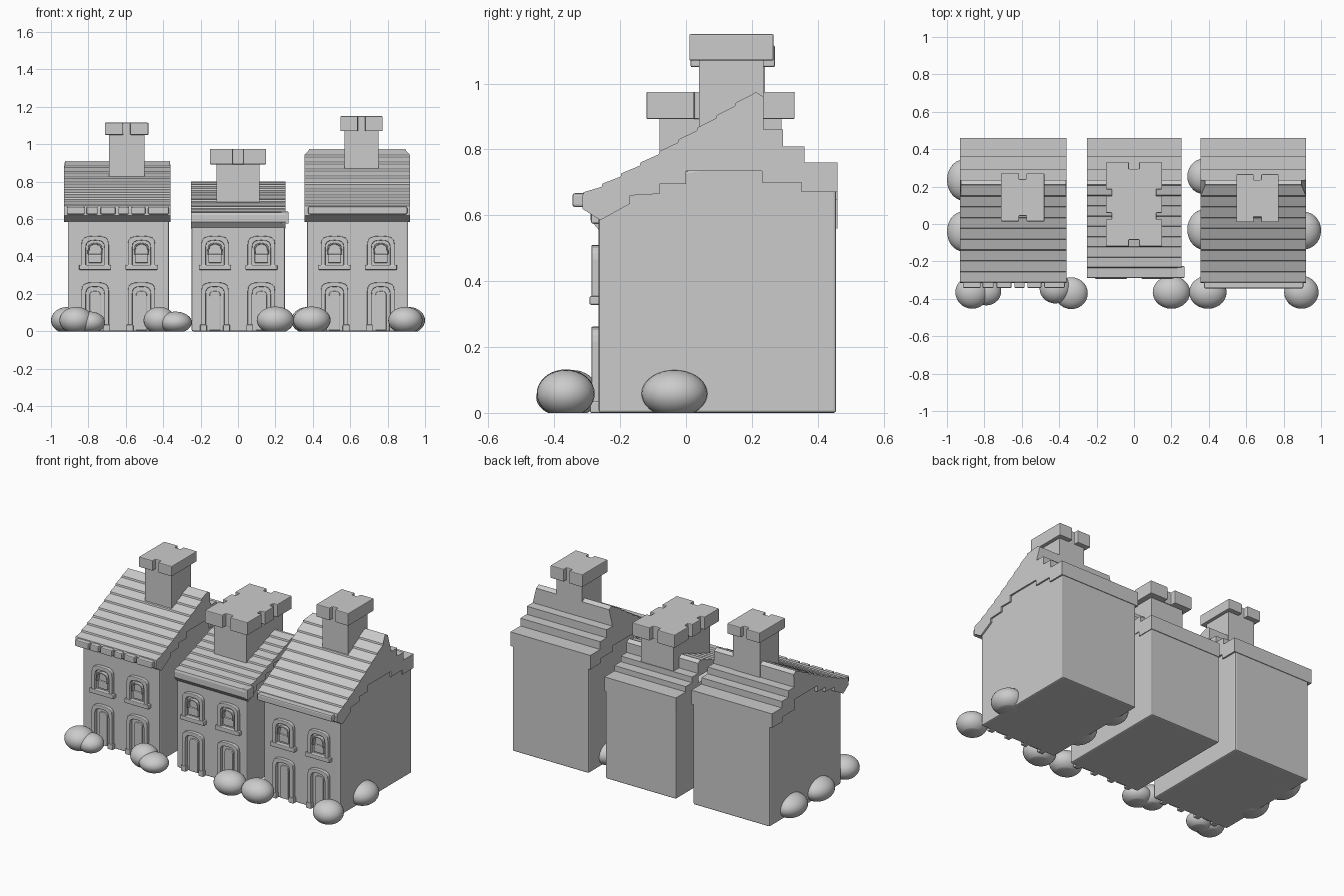
import bpy, bmesh, math
from mathutils import Matrix, Vector

old = bpy.data.objects.get("Cube")
if old:
    bpy.data.objects.remove(old, do_unlink=True)

stone = bpy.data.materials.new("grey_stone")
stone.use_nodes = True
GREY = (0.6, 0.6, 0.6, 1)
stone.diffuse_color = GREY
stone.node_tree.nodes["Principled BSDF"].inputs["Base Color"].default_value = GREY


def finish(name, bm, bevel=0):
    bmesh.ops.recalc_face_normals(bm, faces=bm.faces)
    mesh = bpy.data.meshes.new(name)
    bm.to_mesh(mesh)
    bm.free()
    mesh.materials.append(stone)
    ob = bpy.data.objects.new(name, mesh)
    bpy.context.collection.objects.link(ob)
    if bevel:
        mod = ob.modifiers.new("soft_edges", "BEVEL")
        mod.width, mod.segments, mod.limit_method = bevel, 2, "ANGLE"
    return ob


def prism(name, pts, axis, lo, hi, bevel=0):
    """Extrude a 2D outline along one axis; the other two keep their order."""
    bm = bmesh.new()
    verts = []
    for p in pts:
        co = list(p)
        co.insert(axis, lo)
        verts.append(bm.verts.new(co))
    face = bm.faces.new(verts)
    out = bmesh.ops.extrude_face_region(bm, geom=[face])
    shift = Vector((0, 0, 0))
    shift[axis] = hi - lo
    moved = [g for g in out["geom"] if isinstance(g, bmesh.types.BMVert)]
    bmesh.ops.translate(bm, verts=moved, vec=shift)
    return finish(name, bm, bevel)


def box(name, x0, x1, y0, y1, z0, z1, bevel=0):
    return prism(name, [(x0, y0), (x1, y0), (x1, y1), (x0, y1)], 2, z0, z1, bevel)


def arch(x, w, z0, z1, rise):
    """Upright outline with a softly arched top."""
    top = []
    for i in range(9):
        a = math.pi * (1 - i / 8)
        c, s = math.cos(a), math.sin(a)
        top.append((x + w * math.copysign(abs(c) ** 0.7, c), z1 - rise + rise * s ** 0.7 if s > 0.01 else z1 - rise))
    return [(x - w, z0)] + top + [(x + w, z0)]


WALL = -0.265


def opening_frame(name, x, w, z0, z1, thick):
    outer = arch(x, w, z0, z1, 0.045)
    inner = arch(x, w - thick, z0, z1 - thick, 0.04)
    prism(name, outer + inner[::-1], 1, WALL - 0.022, WALL + 0.01, 0.004)


def window(prefix, x):
    opening_frame(prefix + "_window_frame", x, 0.073, 0.335, 0.51, 0.024)
    box(prefix + "_window_sill", x - 0.086, x + 0.086, WALL - 0.028, WALL + 0.01, 0.328, 0.355, 0.005)
    # raised sash: arched rim above, solid lower pane
    opening_frame(prefix + "_window_sash", x, 0.04, 0.41, 0.472, 0.008)
    box(prefix + "_window_pane", x - 0.036, x + 0.036, WALL - 0.012, WALL + 0.01, 0.365, 0.412, 0.006)


def door(prefix, x):
    opening_frame(prefix + "_door_frame", x, 0.073, 0, 0.262, 0.024)
    prism(prefix + "_door_panel", arch(x, 0.03, 0.005, 0.215, 0.03), 1, WALL - 0.01, WALL + 0.01, 0.005)
    for s in (-1, 1):
        box(prefix + "_door_foot", x + s * 0.062 - 0.018, x + s * 0.062 + 0.018,
            WALL - 0.026, WALL + 0.01, 0, 0.035, 0.004)


def roof(name, x0, x1, front, eave, ridge, back, rows=9, inset=0):
    peak = 0.205
    pts = [(front, eave - 0.045), (front, eave - 0.008)]
    for i in range(rows):
        for t, dz in ((i / rows, 0.005), ((i + 1) / rows, -0.005)):
            y = front + 0.004 + (peak - front) * t - (0.003 if dz < 0 else 0)
            pts.append((y, eave + (ridge - eave) * t ** 1.12 + dz))
    pts.append((peak + 0.005, ridge))
    # stepped rear slope
    drop = ridge - back
    pts += [(0.235, ridge - 0.015), (0.235, back + drop * 0.47), (0.295, back + drop * 0.47),
            (0.295, back + drop * 0.23), (0.36, back + drop * 0.23), (0.36, back), (0.46, back)]
    # stepped lower edge on the gables
    pts += [(0.46, back - 0.09), (0.35, back - 0.09), (0.35, back - 0.06), (0.23, back - 0.06),
            (0.23, eave + 0.07), (0, eave + 0.07), (0, eave + 0.03), (-0.08, eave + 0.03),
            (-0.08, eave), (-0.17, eave - 0.005), (-0.17, eave - 0.03), (-0.26, eave - 0.08)]
    ob = prism(name, pts, 0, x0, x1)
    # trim the gable corners near the ridge
    mid = (x0 + x1) / 2
    for v in ob.data.vertices:
        if v.co.z > ridge - 0.03:
            v.co.x -= math.copysign(inset, v.co.x - mid)


def chimney(prefix, x, y, sx, sy, quad, z0, z1, top):
    box(prefix + "_chimney_stack", x - sx, x + sx, y - sy, y + sy, z0, z1 + 0.01)
    ring = quad + [(a, -b) for a, b in quad[::-1]]
    ring += [(-a, -b) for a, b in quad] + [(-a, b) for a, b in quad[::-1]]
    prism(prefix + "_chimney_cap", [(x + a, y + b) for a, b in ring], 2, z1, top, 0.004)


def small_cap(hx):
    return [(0.02, 0.098), (0.02, 0.128), (hx, 0.128)]


wide_cap = [(0.027, 0.19), (0.027, 0.225), (0.15, 0.225), (0.15, 0.08),
            (0.12, 0.08), (0.12, 0.045), (0.15, 0.045)]

# name, wall x0 x1, roof x0 x1, roof front, eave, ridge, back height, ridge trim
houses = [
    ("left_house", -0.91, -0.37, -0.93, -0.36, -0.315, 0.665, 0.91, 0.73, 0.004),
    ("middle_house", -0.248, 0.25, -0.25, 0.255, -0.29, 0.63, 0.80, 0.65, 0),
    ("right_house", 0.37, 0.91, 0.355, 0.92, -0.315, 0.665, 0.975, 0.76, 0.025),
]
for name, w0, w1, r0, r1, front, eave, ridge, back, trim in houses:
    prism(name + "_walls", [(WALL, 0), (0.456, 0), (0.456, back - 0.02), (0.2, back + 0.01),
                            (0, eave + 0.07), (WALL, eave - 0.02)], 0, w0, w1, 0.008)
    roof(name + "_roof", r0, r1, front, eave, ridge, back, inset=trim)
    for off in (-0.124, 0.124):
        window(name, (w0 + w1) / 2 + off)
        door(name, (w0 + w1) / 2 + off)

# eave trim
for x0, x1 in ((-0.915, -0.82), (-0.81, -0.75), (-0.735, -0.655), (-0.64, -0.585), (-0.57, -0.495), (-0.48, -0.37)):
    box("eave_block", x0, x1, -0.342, -0.28, 0.625, 0.665, 0.006)
box("eave_strip", 0.375, 0.905, -0.345, -0.28, 0.625, 0.667, 0.008)
box("eave_end", 0.23, 0.27, -0.288, -0.225, 0.575, 0.64, 0.004)

chimney("left", -0.595, 0.142, 0.095, 0.098, small_cap(0.116), 0.7, 1.05, 1.115)
chimney("middle", 0, 0.105, 0.115, 0.185, wide_cap, 0.6, 0.892, 0.975)
chimney("right", 0.66, 0.138, 0.09, 0.098, small_cap(0.113), 0.7, 1.07, 1.15)


def bush(x, y, rx, ry, height):
    """Round shrub sitting on a flat base."""
    bm = bmesh.new()
    bmesh.ops.create_uvsphere(bm, u_segments=28, v_segments=18, radius=1)
    mat = Matrix.Translation((x, y, height * 0.45)) @ Matrix.Diagonal((rx, ry, height * 0.55, 1))
    bmesh.ops.transform(bm, matrix=mat, verts=bm.verts)
    cut = bmesh.ops.bisect_plane(bm, geom=bm.verts[:] + bm.edges[:] + bm.faces[:],
                                 plane_co=(0, 0, 0), plane_no=(0, 0, -1), clear_outer=True)
    edges = [g for g in cut["geom_cut"] if isinstance(g, bmesh.types.BMEdge)]
    bmesh.ops.contextual_create(bm, geom=edges)
    ob = finish("bush", bm)
    for o in bpy.context.selected_objects:
        o.select_set(False)
    ob.select_set(True)
    bpy.context.view_layer.objects.active = ob
    bpy.ops.object.shade_smooth_by_angle(angle=math.radians(40))


# front shrubs, some with two lobes
bush(-0.865, -0.365, 0.09, 0.088, 0.13)
bush(-0.79, -0.36, 0.08, 0.075, 0.105)
bush(-0.42, -0.345, 0.085, 0.08, 0.13)
bush(-0.335, -0.37, 0.088, 0.085, 0.105)
bush(0.2, -0.365, 0.1, 0.088, 0.132)
bush(0.395, -0.365, 0.1, 0.088, 0.132)
bush(0.895, -0.365, 0.092, 0.088, 0.13)
# shrubs along the side walls
for x, y, ry in ((-0.91, 0.235, 0.11), (-0.91, -0.04, 0.108), (0.375, 0.255, 0.095),
                 (0.375, -0.03, 0.108), (0.91, -0.035, 0.1)):
    bush(x, y, 0.09, ry, 0.13)
